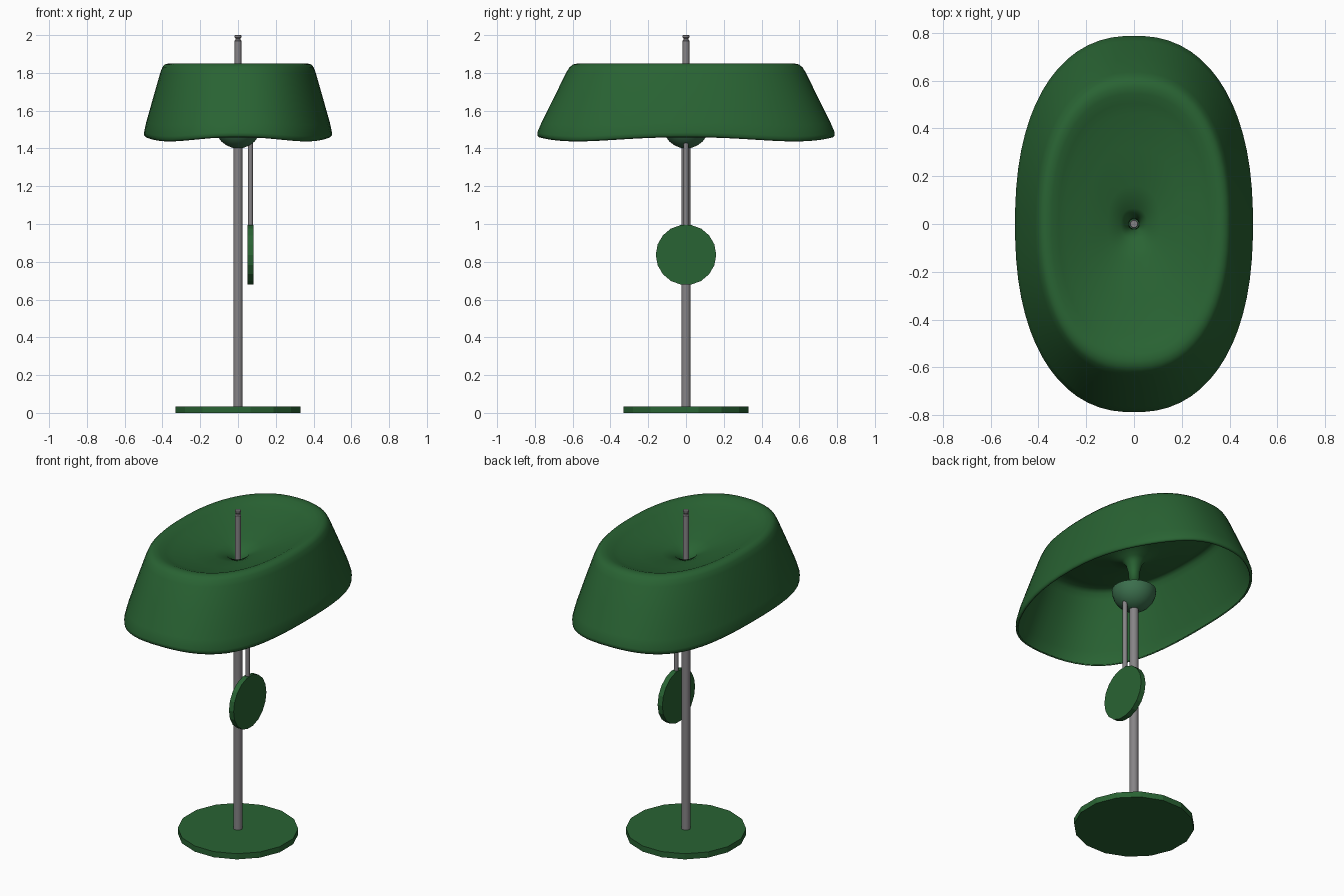
import bpy, bmesh, math

if "Cube" in bpy.data.objects:
    bpy.data.objects.remove(bpy.data.objects["Cube"])


def material(name, color):
    m = bpy.data.materials.new(name)
    m.diffuse_color = color
    m.use_nodes = True
    m.node_tree.nodes["Principled BSDF"].inputs["Base Color"].default_value = m.diffuse_color
    return m


green = material("green_paint", (0.022, 0.125, 0.033, 1))
pale = material("pale_green", (0.045, 0.16, 0.075, 1))
steel = material("steel", (0.24, 0.23, 0.24, 1))


def loft(name, rings, mat, sides, power=2.0, wave=0.0, caps=True, smooth=None):
    """Skin rings (rx, ry, z[, wave weight]) of superelliptic cross-section."""
    bm = bmesh.new()
    rows = []
    for ring in rings:
        rx, ry, z = ring[:3]
        w = ring[3] * wave if len(ring) > 3 else 0
        row = []
        for i in range(sides):
            a = 2 * math.pi * (i + 0.5) / sides
            c, s = math.cos(a), math.sin(a)
            x = rx * math.copysign(abs(c) ** (2 / power), c)
            y = ry * math.copysign(abs(s) ** (2 / power), s)
            row.append(bm.verts.new((x, y, z + w * math.cos(4 * a))))
        rows.append(row)
    for lo, hi in zip(rows, rows[1:]):
        for i in range(sides):
            j = (i + 1) % sides
            bm.faces.new((lo[i], lo[j], hi[j], hi[i]))
    if caps:
        bm.faces.new(rows[0][::-1])
        bm.faces.new(rows[-1])
    me = bpy.data.meshes.new(name)
    bm.to_mesh(me)
    bm.free()
    ob = bpy.data.objects.new(name, me)
    bpy.context.collection.objects.link(ob)
    me.materials.append(mat)
    if smooth:
        bpy.ops.object.select_all(action='DESELECT')
        ob.select_set(True)
        bpy.context.view_layer.objects.active = ob
        bpy.ops.object.shade_smooth_by_angle(angle=math.radians(smooth))
    return ob


# Foot disc and main pole
loft("base", [(0.337, 0.337, 0), (0.337, 0.337, 0.035)], green, 16)
loft("pole", [(0.025, 0.025, 0.03), (0.025, 0.025, 1.42)], steel, 16, smooth=40)

# Bowl under the shade
R = 0.125
bowl = [(R * math.sin(t), R * math.sin(t), 1.525 - R * math.cos(t))
        for t in [math.radians(v) for v in (4, 15, 30, 45, 60, 75, 90)]]
loft("bowl", bowl, pale, 24, smooth=40)

# Upper rod with a grooved tip
loft("top_rod", [(r, r, z) for r, z in ((0.018, 1.5), (0.018, 1.97), (0.013, 1.975),
     (0.013, 1.983), (0.018, 1.988), (0.018, 1.997), (0.015, 2.0))], steel, 16, smooth=30)

# Hanging rod with its round weight facing sideways
hanger = loft("hanger_rod", [(0.013, 0.013, 0.98), (0.013, 0.013, 1.44)], steel, 12, smooth=40)
hanger.location.x = 0.066
weight = loft("hanging_disc", [(0.16, 0.16, -0.016), (0.16, 0.16, 0.016)], green, 18)
weight.rotation_euler.y = math.pi / 2
weight.location = (0.066, 0, 0.837)

# Wavy oval shade: skirt, rounded rim, dished top and central neck
shade = loft("shade", [
    (0.488, 0.778, 1.448, 1.0), (0.497, 0.788, 1.457, 1.0), (0.498, 0.788, 1.475, 0.9),
    (0.487, 0.766, 1.53, 0.6), (0.446, 0.694, 1.68, 0.1), (0.412, 0.636, 1.80, 0),
    (0.401, 0.617, 1.83, 0), (0.387, 0.598, 1.845, 0), (0.368, 0.573, 1.85, 0),
    (0.345, 0.545, 1.846, 0), (0.315, 0.505, 1.83, 0), (0.285, 0.46, 1.815, 0),
    (0.20, 0.32, 1.785, 0), (0.11, 0.16, 1.752, 0), (0.055, 0.065, 1.725, 0),
    (0.035, 0.037, 1.695, 0), (0.022, 0.022, 1.64, 0), (0.019, 0.019, 1.57, 0)],
    green, 64, power=2.3, wave=0.011, caps=False, smooth=60)
shell = shade.modifiers.new("thickness", 'SOLIDIFY')
shell.thickness = 0.008
shell.offset = -1
